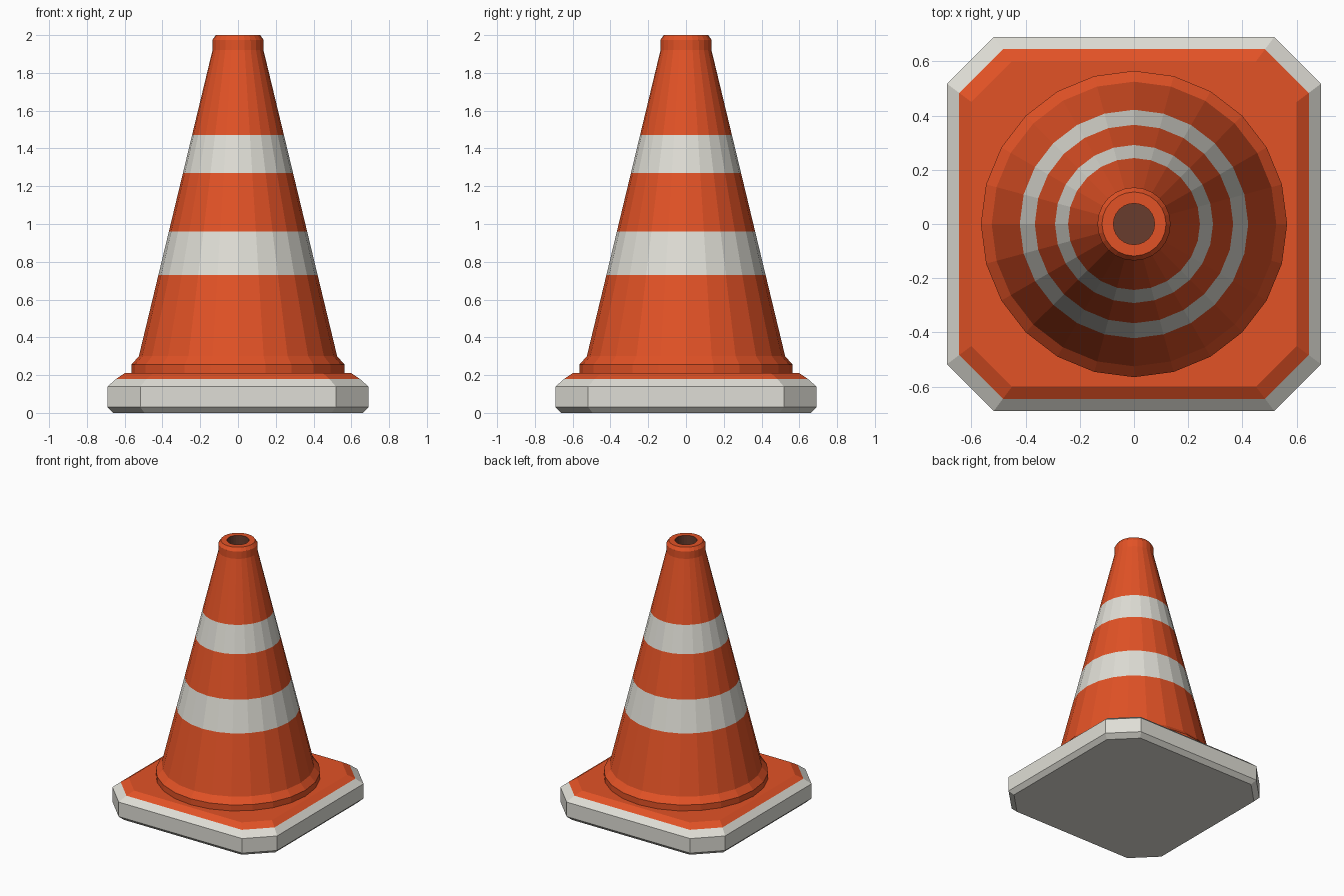
import bpy
import bmesh
from math import cos, sin, tau

cube = bpy.data.objects.get("Cube")
if cube:
    bpy.data.objects.remove(cube, do_unlink=True)


def material(name, color):
    m = bpy.data.materials.new(name)
    m.use_nodes = True
    m.diffuse_color = (*color, 1)
    m.node_tree.nodes["Principled BSDF"].inputs["Base Color"].default_value = (*color, 1)
    return m


ORANGE, GREY, BROWN = range(3)
materials = [
    material("orange plastic", (0.76, 0.084, 0.019)),
    material("light grey", (0.74, 0.73, 0.67)),
    material("dark brown hollow", (0.14, 0.045, 0.026)),
]


def stack(name, outline, levels):
    """Skin a unit outline through (radius, z, colour of the band above)."""
    bm = bmesh.new()
    rings = [[bm.verts.new((x * r, y * r, z)) for x, y in outline]
             for r, z, _ in levels]
    n = len(outline)
    for low, high, level in zip(rings, rings[1:], levels):
        for i in range(n):
            j = (i + 1) % n
            face = bm.faces.new((low[i], low[j], high[j], high[i]))
            face.material_index = level[2]
    # close both ends
    bm.faces.new(rings[0][::-1]).material_index = levels[0][2]
    bm.faces.new(rings[-1]).material_index = levels[-1][2]
    bm.normal_update()
    mesh = bpy.data.meshes.new(name)
    bm.to_mesh(mesh)
    bm.free()
    for m in materials:
        mesh.materials.append(m)
    obj = bpy.data.objects.new(name, mesh)
    bpy.context.collection.objects.link(obj)
    return obj


# Square foot with clipped corners, grey rim and orange top
c = 0.75
octagon = [(1, -c), (1, c), (c, 1), (-c, 1), (-1, c), (-1, -c), (-c, -1), (c, -1)]
stack("base", octagon, [
    (0.66, 0.0, GREY),
    (0.69, 0.03, GREY),
    (0.69, 0.14, GREY),
    (0.645, 0.18, ORANGE),
    (0.60, 0.21, ORANGE),
])


# Tapered body: collar, two reflective bands, lip and hollow tip
def taper(z):
    return 0.525 + (0.135 - 0.525) * (z - 0.30) / (1.92 - 0.30)


sides = 24
circle = [(cos(tau * i / sides), sin(tau * i / sides)) for i in range(sides)]
bands = [(0.30, ORANGE), (0.73, GREY), (0.96, ORANGE), (1.27, GREY), (1.47, ORANGE)]
stack("cone", circle, [
    (0.565, 0.205, ORANGE),
    (0.565, 0.255, ORANGE),
    *[(taper(z), z, color) for z, color in bands],
    (0.135, 1.92, ORANGE),
    (0.135, 1.975, ORANGE),
    (0.118, 2.0, ORANGE),
    (0.076, 2.0, BROWN),
    (0.076, 1.88, BROWN),
])
